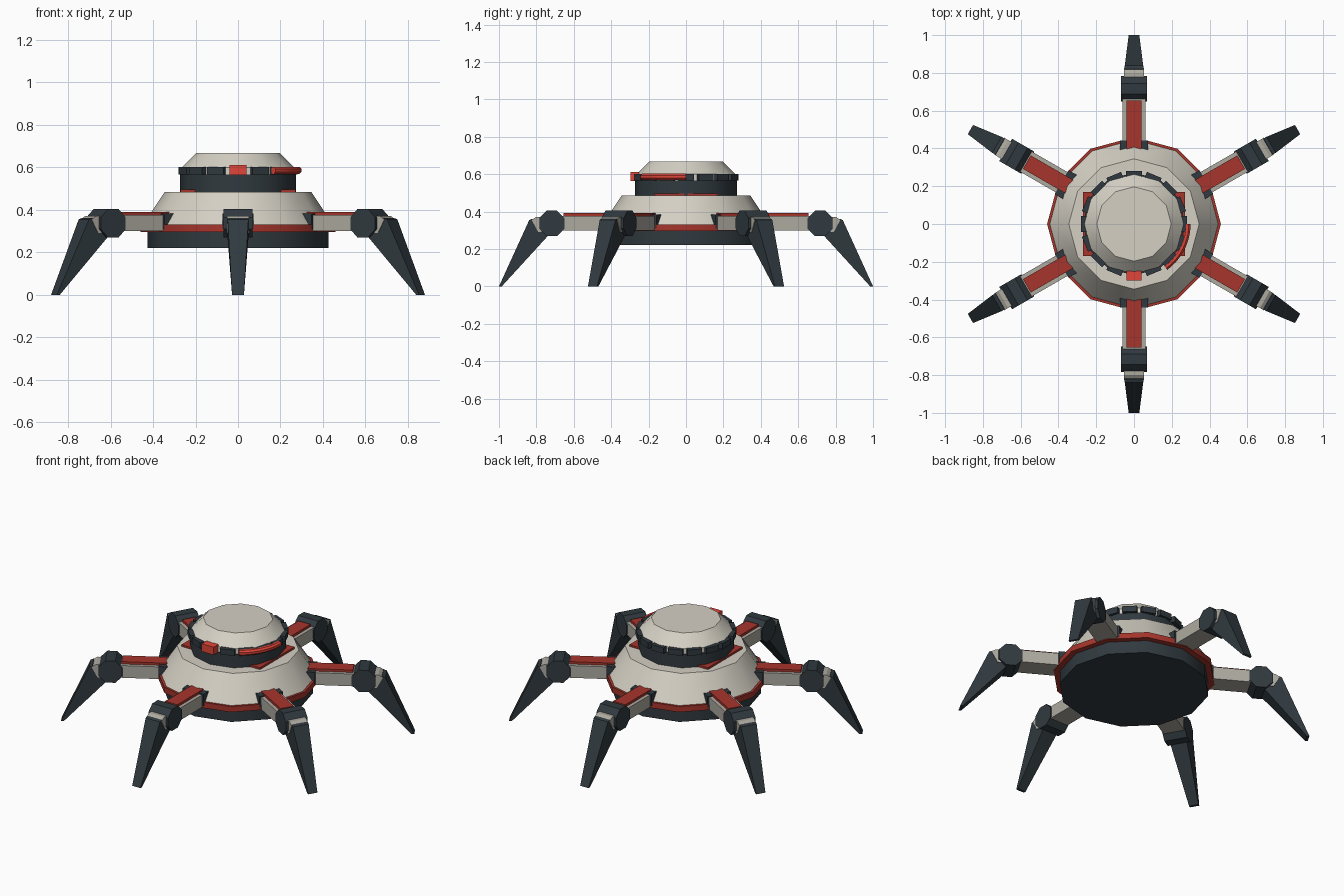
import bpy, bmesh, math
from mathutils import Matrix

if "Cube" in bpy.data.objects:
    bpy.data.objects.remove(bpy.data.objects["Cube"])


def mat(name, c):
    m = bpy.data.materials.new(name)
    m.diffuse_color = (*c, 1)
    m.use_nodes = True
    m.node_tree.nodes["Principled BSDF"].inputs["Base Color"].default_value = m.diffuse_color
    return m


DARK = mat("dark_metal", (0.030, 0.042, 0.050))
LIGHT = mat("light_shell", (0.66, 0.63, 0.55))
GREY = mat("warm_grey", (0.42, 0.40, 0.35))
RED = mat("red_paint", (0.38, 0.035, 0.025))
GLOW = mat("bright_red", (0.75, 0.06, 0.04))


def make(name, bm, m, angle=0.0, smooth=False):
    bmesh.ops.transform(bm, matrix=Matrix.Rotation(angle, 4, 'Z'), verts=bm.verts)
    bmesh.ops.recalc_face_normals(bm, faces=bm.faces)
    me = bpy.data.meshes.new(name)
    bm.to_mesh(me)
    bm.free()
    me.materials.append(m)
    ob = bpy.data.objects.new(name, me)
    bpy.context.collection.objects.link(ob)
    if smooth:
        bpy.ops.object.select_all(action='DESELECT')
        ob.select_set(True)
        bpy.context.view_layer.objects.active = ob
        bpy.ops.object.shade_smooth_by_angle(angle=math.radians(32))
    return ob


def lathe(name, profile, m, n=12):
    """Closed solid from (radius, z) rings."""
    bm = bmesh.new()
    rings = [[bm.verts.new((r * math.cos(2 * math.pi * i / n), r * math.sin(2 * math.pi * i / n), z))
              for i in range(n)] for r, z in profile]
    for a, b in zip(rings, rings[1:]):
        for i in range(n):
            j = (i + 1) % n
            bm.faces.new((a[i], a[j], b[j], b[i]))
    bm.faces.new(rings[0][::-1])
    bm.faces.new(rings[-1])
    return make(name, bm, m, smooth=True)


def prism(name, pts, m, angle=0.0):
    """Side profile of (radius, z, half width) extruded across the tangent."""
    bm = bmesh.new()
    a = [bm.verts.new((r, -w, z)) for r, z, w in pts]
    b = [bm.verts.new((r, w, z)) for r, z, w in pts]
    bm.faces.new(a)
    bm.faces.new(b[::-1])
    for i in range(len(pts)):
        j = (i + 1) % len(pts)
        bm.faces.new((a[i], b[i], b[j], a[j]))
    return make(name, bm, m, angle)


def box(name, r0, r1, z0, z1, w, m, angle=0.0):
    return prism(name, [(r0, z0, w), (r1, z0, w), (r1, z1, w), (r0, z1, w)], m, angle)


# Body stack
lathe("base_plate", [(0.425, 0.22), (0.425, 0.30)], DARK)
lathe("hull_band", [(0.46, 0.297), (0.46, 0.332)], RED)
lathe("hull_shell", [(0.447, 0.33), (0.345, 0.485)], LIGHT)
box("shoulder_plate", -0.27, 0.27, 0.48, 0.497, 0.17, RED)
lathe("turret_neck", [(0.272, 0.48), (0.272, 0.567)], DARK)
lathe("turret_dome", [(0.265, 0.566), (0.265, 0.60), (0.197, 0.668)], LIGHT)

# Turret ring blocks, with the front one replaced by the sensor
for i in range(16):
    ang = -math.pi / 2 + i * math.pi / 8
    if i:
        box(f"ring_block_{i}", 0.25, 0.281, 0.566, 0.602, 0.042, DARK, ang)
box("front_sensor", 0.25, 0.298, 0.564, 0.612, 0.041, GLOW, -math.pi / 2)

# Curved red light bar on the front right
bm = bmesh.new()
prev = None
for k in range(11):
    t = math.radians(-54 + 5.4 * k)
    ring = []
    for s in range(8):
        u = 2 * math.pi * (s + 0.5) / 8
        r = 0.283 + 0.018 * math.cos(u)
        ring.append(bm.verts.new((r * math.cos(t), r * math.sin(t), 0.586 + 0.018 * math.sin(u))))
    if prev:
        for s in range(8):
            q = (s + 1) % 8
            bm.faces.new((prev[s], prev[q], ring[q], ring[s]))
    else:
        bm.faces.new(ring)
    prev = ring
bm.faces.new(prev)
make("light_bar", bm, GLOW, smooth=True)

# Six legs
for i in range(6):
    ang = math.radians(30 + 60 * i)
    box(f"leg_collar_{i}", 0.32, 0.443, 0.31, 0.383, 0.073, DARK, ang)
    box(f"leg_beam_{i}", 0.33, 0.70, 0.30, 0.376, 0.062, GREY, ang)
    box(f"leg_top_plate_{i}", 0.38, 0.655, 0.37, 0.391, 0.041, RED, ang)
    R = 0.0675 / math.cos(math.pi / 8)
    prism(f"leg_knee_{i}", [(0.717 + R * math.cos((k + 0.5) * math.pi / 4),
                             0.337 + R * math.sin((k + 0.5) * math.pi / 4), 0.068)
                            for k in range(8)], DARK, ang)
    prism(f"leg_link_{i}", [(0.72, 0.30, 0.052), (0.79, 0.29, 0.052),
                            (0.825, 0.355, 0.052), (0.80, 0.372, 0.052), (0.72, 0.372, 0.052)], GREY, ang)
    prism(f"leg_shin_{i}", [(0.74, 0.268, 0.049), (0.985, 0.0, 0.028),
                            (1.0, 0.0, 0.028), (0.838, 0.355, 0.049), (0.82, 0.362, 0.049)], DARK, ang)
